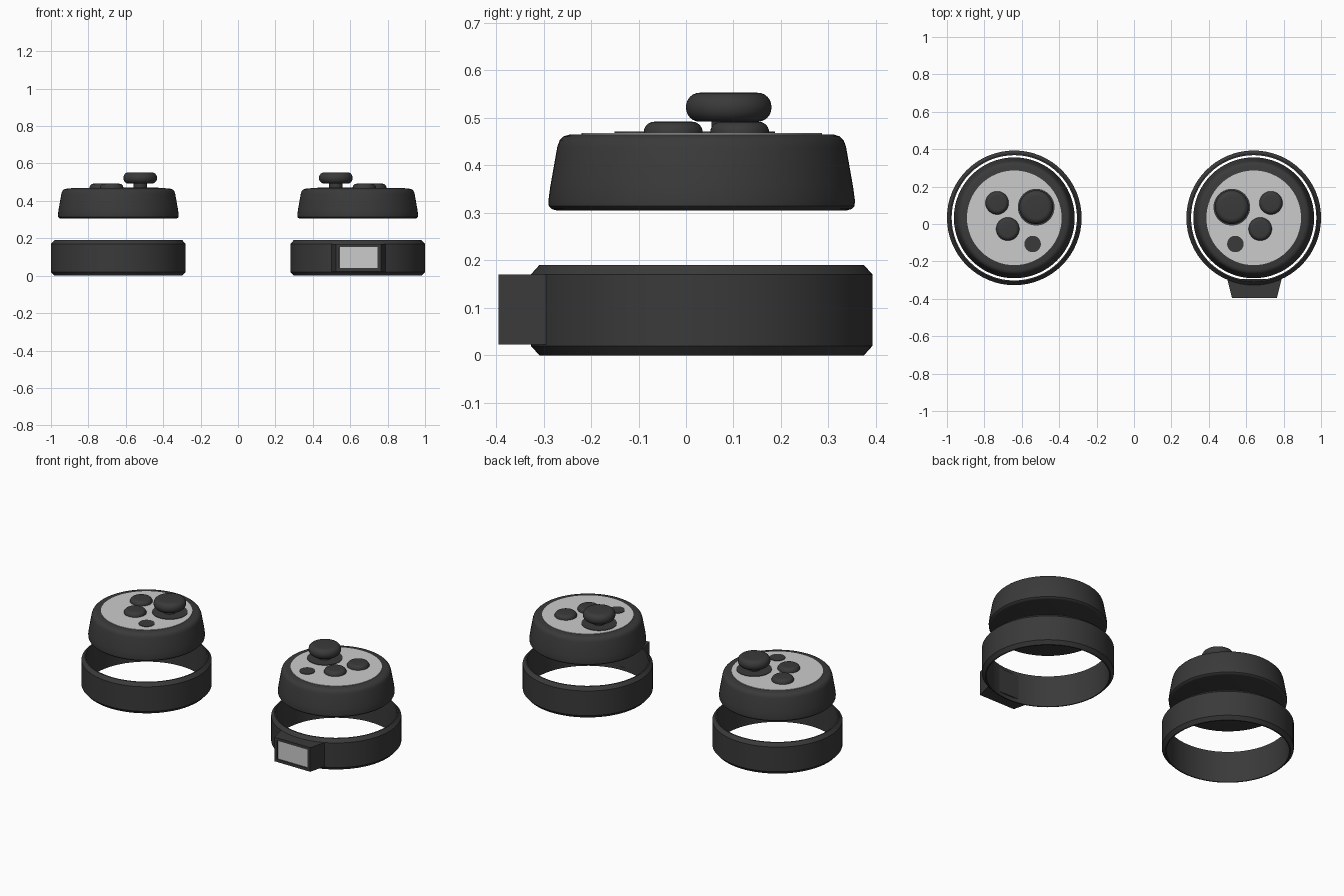
import bpy, bmesh, math

cube = bpy.data.objects.get("Cube")
if cube:
    bpy.data.objects.remove(cube)


def material(name, value):
    m = bpy.data.materials.new(name)
    m.use_nodes = True
    color = (value, value, value, 1)
    m.diffuse_color = color
    m.node_tree.nodes["Principled BSDF"].inputs["Base Color"].default_value = color
    return m


BLACK = material("charcoal black", 0.042)
GREY = material("light grey", 0.6)
CENTER_X, CENTER_Y = 0.64, 0.033


def finish(bm, name, mats):
    bmesh.ops.recalc_face_normals(bm, faces=bm.faces)
    mesh = bpy.data.meshes.new(name)
    bm.to_mesh(mesh)
    bm.free()
    for m in mats:
        mesh.materials.append(m)
    ob = bpy.data.objects.new(name, mesh)
    bpy.context.collection.objects.link(ob)
    bpy.ops.object.select_all(action="DESELECT")
    ob.select_set(True)
    bpy.context.view_layer.objects.active = ob
    bpy.ops.object.shade_smooth_by_angle(angle=math.radians(35))
    return ob


def lathe(name, profile, x, y, mat, closed=False, steps=64):
    """Revolve (radius, height) points around a vertical axis at x, y."""
    bm = bmesh.new()
    verts = [bm.verts.new((r, 0, z)) for r, z in profile]
    edges = [bm.edges.new(pair) for pair in zip(verts, verts[1:])]
    if closed:
        edges.append(bm.edges.new((verts[-1], verts[0])))
    bmesh.ops.spin(bm, geom=verts + edges, cent=(0, 0, 0), axis=(0, 0, 1),
                   angle=math.tau, steps=steps)
    bmesh.ops.remove_doubles(bm, verts=bm.verts, dist=1e-5)
    bmesh.ops.translate(bm, verts=bm.verts, vec=(x, y, 0))
    return finish(bm, name, [mat])


def rounded(r, low, high, top, bottom=0):
    """Disc profile with rounded upper and lower rims."""
    def arc(radius, z, start):
        if radius == 0:
            return [(r, z)]
        angles = [math.radians(start + i * 15) for i in range(7)]
        return [(r - radius + radius * math.cos(a), z + radius * math.sin(a))
                for a in angles]
    return ([(0, low)] + arc(bottom, low + bottom, -90)
            + arc(top, high - top, 0) + [(0, high)])


RING = [(0.335, 0), (0.342, 0), (0.36, 0.02), (0.36, 0.17), (0.342, 0.19), (0.335, 0.19)]
HEAD = [(0, 0.305), (0.305, 0.305), (0.316, 0.308), (0.322, 0.314), (0.323, 0.325),
        (0.319, 0.355), (0.304, 0.44), (0.299, 0.453), (0.291, 0.461), (0.278, 0.465),
        (0, 0.465)]

for side, label in ((-1, "right"), (1, "left")):
    def part(name, profile, x=CENTER_X, y=CENTER_Y, mat=BLACK, closed=False):
        lathe(f"{label}_{name}", profile, side * x, y, mat, closed)

    # Band, body and face plate
    part("band", RING, closed=True)
    part("body", HEAD)
    part("face_plate", rounded(0.253, 0.46, 0.468, 0), mat=GREY)

    # Thumb stick
    part("stick_base", rounded(0.098, 0.462, 0.471, 0), 0.523, 0.09)
    part("stick_stem", rounded(0.036, 0.465, 0.5, 0), 0.523, 0.09)
    part("stick_cap", rounded(0.09, 0.492, 0.553, 0.029, 0.029), 0.523, 0.09)

    # Buttons
    part("rear_button", rounded(0.062, 0.462, 0.492, 0.022), 0.732, 0.113)
    part("middle_button", rounded(0.062, 0.462, 0.492, 0.022), 0.675, -0.027)
    part("small_button", rounded(0.044, 0.462, 0.471, 0), 0.542, -0.107)

# Tapered display housing with a recessed screen, on one band only
bm = bmesh.new()
outline = [(-0.145, -0.295), (-0.12, -0.395), (0.12, -0.395), (0.145, -0.295)]
base = bm.faces.new([bm.verts.new((0.644 + x, y, 0.023)) for x, y in outline])
extruded = bmesh.ops.extrude_face_region(bm, geom=[base])["geom"]
bmesh.ops.translate(bm, verts=[g for g in extruded if isinstance(g, bmesh.types.BMVert)],
                    vec=(0, 0, 0.147))
bmesh.ops.recalc_face_normals(bm, faces=bm.faces)
screen = min(bm.faces, key=lambda f: f.calc_center_median().y)
bmesh.ops.inset_individual(bm, faces=[screen], thickness=0.024)
bmesh.ops.inset_individual(bm, faces=[screen], thickness=0.001, depth=-0.006)
screen.material_index = 1
finish(bm, "left_display", [BLACK, GREY])
